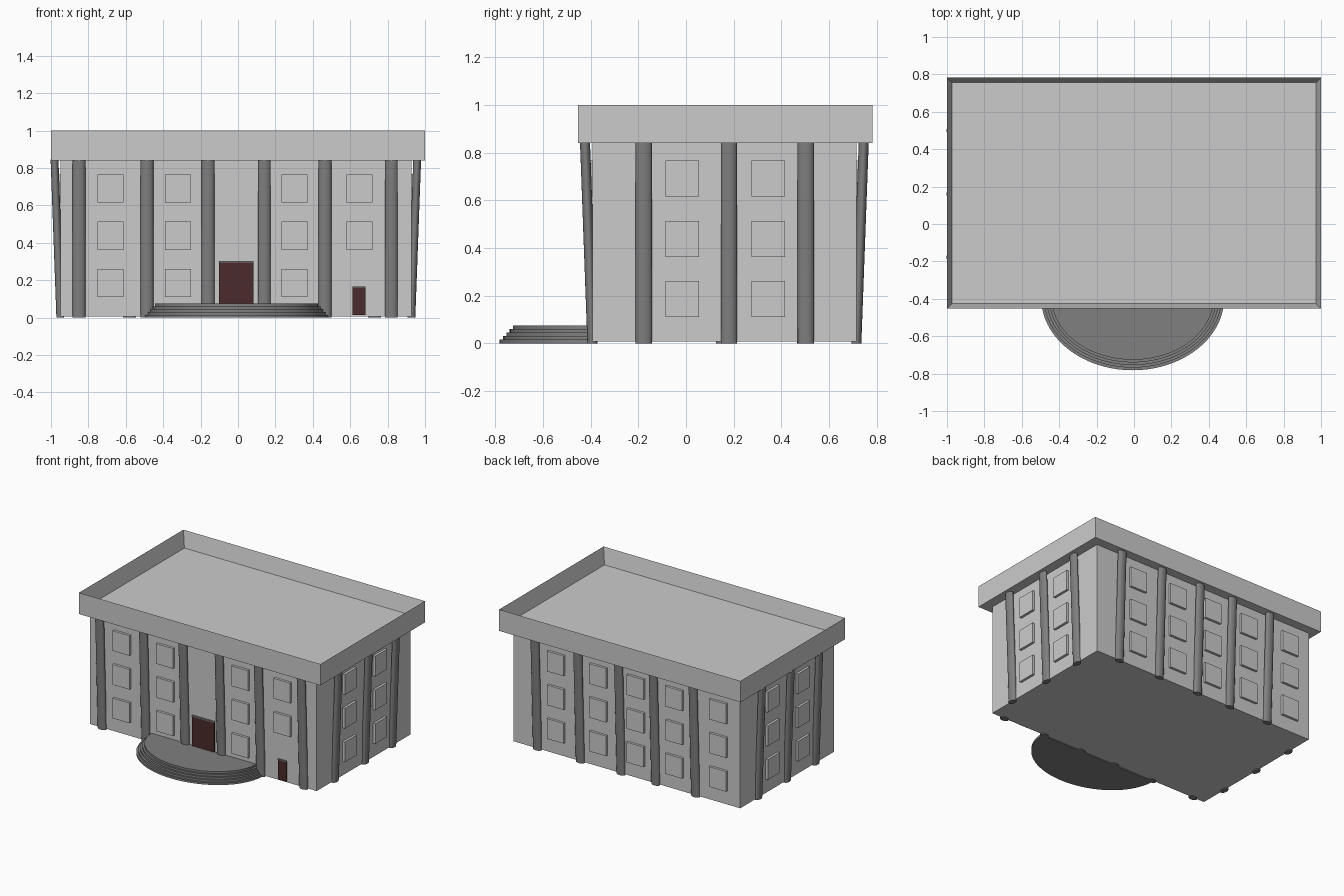
import bpy, bmesh, math
from mathutils import Vector

if "Cube" in bpy.data.objects:
    bpy.data.objects.remove(bpy.data.objects["Cube"])


def material(name, rgb):
    m = bpy.data.materials.new(name)
    m.diffuse_color = (*rgb, 1)
    m.use_nodes = True
    m.node_tree.nodes["Principled BSDF"].inputs["Base Color"].default_value = m.diffuse_color
    return m


WALL = material("light_grey", (0.60, 0.60, 0.60))
STONE = material("mid_grey", (0.215, 0.215, 0.215))
DOOR = material("dark_red", (0.07, 0.024, 0.024))

X0, X1, Y0, Y1 = -0.95, 0.927, -0.393, 0.715   # wall planes
BASE, EAVE = 0.007, 0.84


def finish(name, bm, mat, smooth=False):
    bmesh.ops.recalc_face_normals(bm, faces=bm.faces[:])
    me = bpy.data.meshes.new(name)
    bm.to_mesh(me)
    bm.free()
    me.materials.append(mat)
    ob = bpy.data.objects.new(name, me)
    bpy.context.collection.objects.link(ob)
    if smooth:
        bpy.context.view_layer.objects.active = ob
        ob.select_set(True)
        bpy.ops.object.shade_smooth_by_angle(angle=math.radians(35))
        ob.select_set(False)
    return ob


def box(name, lo, hi, mat):
    bm = bmesh.new()
    bmesh.ops.create_cube(bm, size=1)
    for v in bm.verts:
        v.co = Vector([lo[i] + (v.co[i] + 0.5) * (hi[i] - lo[i]) for i in range(3)])
    return finish(name, bm, mat)


def loft(name, lower, upper, mat, smooth=False):
    """Closed solid between two outlines with equal point counts."""
    bm = bmesh.new()
    a = [bm.verts.new(p) for p in lower]
    b = [bm.verts.new(p) for p in upper]
    n = len(a)
    for i in range(n):
        bm.faces.new((a[i], a[(i + 1) % n], b[(i + 1) % n], b[i]))
    bm.faces.new(a[::-1])
    bm.faces.new(b)
    return finish(name, bm, mat, smooth)


# Each side: point on the wall from (position along wall, distance outwards)
SIDES = {
    "front": lambda t, d: (t, Y0 - d),
    "back": lambda t, d: (t, Y1 + d),
    "left": lambda t, d: (X0 - d, t),
    "right": lambda t, d: (X1 + d, t),
}


def plate(name, side, t0, t1, z0, z1, depth, mat):
    a = SIDES[side](t0, -0.01)
    b = SIDES[side](t1, depth)
    lo = (min(a[0], b[0]), min(a[1], b[1]), z0)
    hi = (max(a[0], b[0]), max(a[1], b[1]), z1)
    box(name, lo, hi, mat)


def column(side, t, n=20):
    """Oval column leaning outwards towards the eaves."""
    def ring(z, d):
        pts = []
        for i in range(n):
            w = 2 * math.pi * i / n
            pts.append((*SIDES[side](t + 0.034 * math.cos(w), d + 0.021 * math.sin(w)), z))
        return pts
    loft(side + "_column", ring(0, 0), ring(EAVE + 0.005, 0.031), STONE, True)


# Main block
box("main_walls", (X0, Y0, BASE), (X1, Y1, EAVE + 0.01), WALL)

# Roof slab with sunken deck and parapet
bm = bmesh.new()
bmesh.ops.create_cube(bm, size=1)
for v in bm.verts:
    v.co = Vector((2 * v.co.x, 0.165 + 1.235 * v.co.y, 0.92 + 0.16 * v.co.z))
top = max(bm.faces, key=lambda f: f.calc_center_median().z)
bmesh.ops.inset_region(bm, faces=[top], thickness=0.027, use_even_offset=True)
bmesh.ops.translate(bm, verts=top.verts[:], vec=(0, 0, -0.12))
finish("roof_parapet", bm, WALL)

# Columns and windows per side
COLUMNS = {
    "front": (-0.85, -0.487, -0.16, 0.14, 0.465, 0.82),
    "back": (0.73, 0.375, 0.037, -0.25, -0.58),
    "left": (-0.177, 0.16, 0.50),
    "right": (-0.177, 0.18, 0.503),
}
WINDOWS = {
    "front": (-0.682, -0.32, 0.302, 0.65),
    "back": (0.57, 0.22, -0.09, -0.41, -0.775),
    "left": (-0.015, 0.345),
    "right": (-0.015, 0.345),
}
for side in SIDES:
    for t in COLUMNS[side]:
        column(side, t)
    for t in WINDOWS[side]:
        for z in (0.11, 0.362, 0.615):
            if side == "front" and t == 0.65 and z < 0.2:
                continue  # side door takes this bay
            plate(side + "_window", side, t - 0.07, t + 0.07, z, z + 0.151, 0.018, WALL)

# Doors with thin lintels
plate("main_door", "front", -0.101, 0.083, 0.07, 0.295, 0.009, DOOR)
plate("main_door_lintel", "front", -0.101, 0.083, 0.295, 0.303, 0.012, STONE)
plate("side_door", "front", 0.612, 0.682, 0.013, 0.16, 0.009, DOOR)
plate("side_door_lintel", "front", 0.612, 0.682, 0.16, 0.167, 0.012, STONE)

# Half-oval entrance steps
for i in range(5):
    def arc(z):
        return [(-0.007 + (0.49 - 0.014 * i) * math.cos(w),
                 Y0 - (0.389 - 0.014 * i) * math.sin(w), z)
                for w in (math.pi * k / 40 for k in range(41))]
    loft("entrance_step", arc(0.015 * i), arc(0.015 * (i + 1)), STONE, True)
